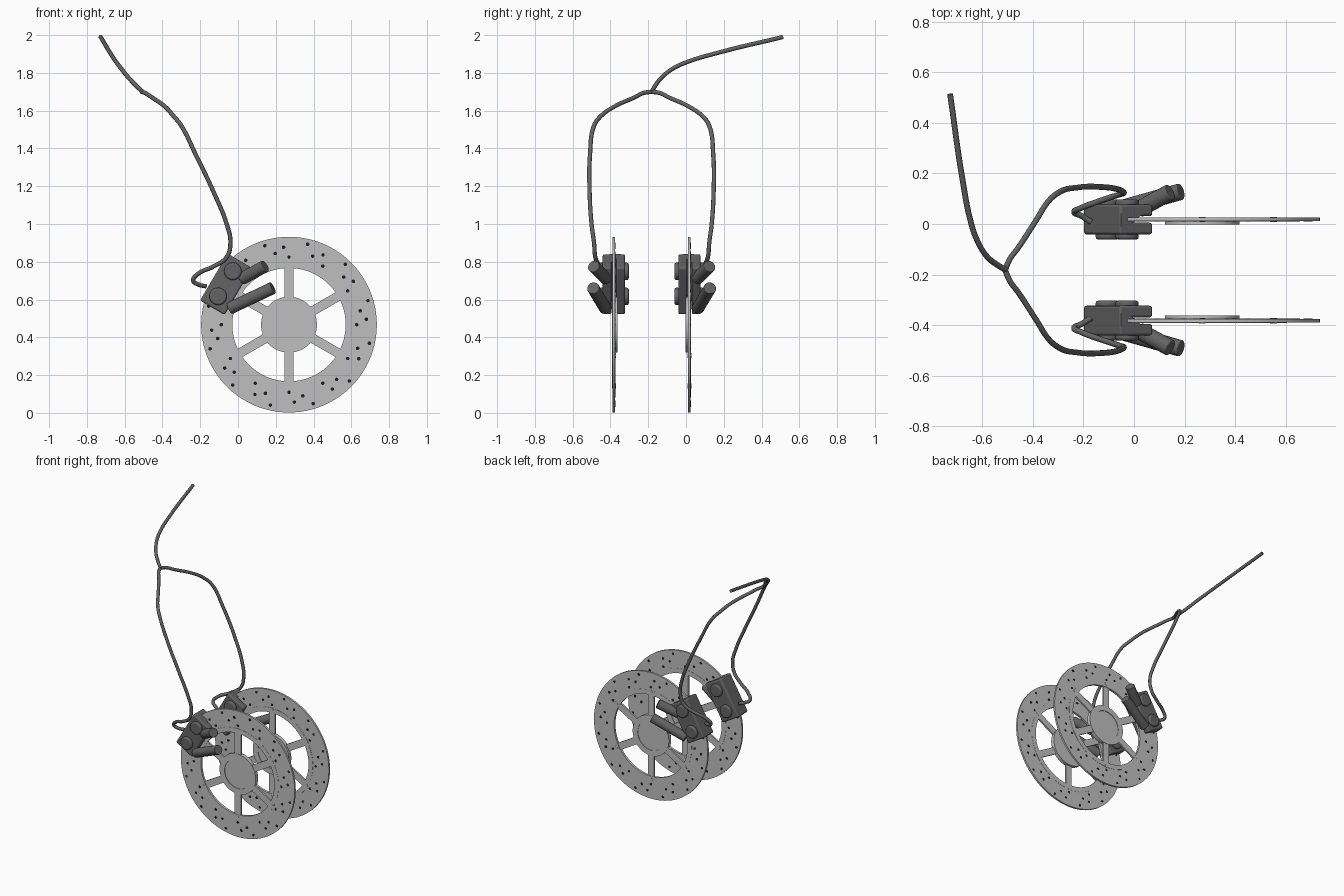
import bpy, bmesh, math
from mathutils import Vector, Matrix

if "Cube" in bpy.data.objects:
    bpy.data.objects.remove(bpy.data.objects["Cube"])

YM = -0.182                      # mirror plane between the two brakes
CX, CZ, DD = 0.27, 0.467, 0.20   # disc centre and its offset from the mirror plane
TAU = math.tau


def mat(name, v):
    m = bpy.data.materials.new(name)
    m.diffuse_color = (v, v, v, 1)
    m.use_nodes = True
    m.node_tree.nodes["Principled BSDF"].inputs["Base Color"].default_value = m.diffuse_color
    return m


STEEL = mat("light_steel", 0.52)
DARK = mat("dark_grey", 0.125)
BLACK = mat("hole_black", 0.012)


def finish(bm, name, m, bevel=0.0):
    bmesh.ops.recalc_face_normals(bm, faces=bm.faces)
    me = bpy.data.meshes.new(name)
    bm.to_mesh(me)
    bm.free()
    ob = bpy.data.objects.new(name, me)
    bpy.context.collection.objects.link(ob)
    me.materials.append(m)
    if bevel:
        b = ob.modifiers.new("bevel", 'BEVEL')
        b.width, b.segments, b.limit_method = bevel, 3, 'ANGLE'
    bpy.context.view_layer.objects.active = ob
    ob.select_set(True)
    bpy.ops.object.shade_smooth_by_angle(angle=math.radians(35))
    ob.select_set(False)
    return ob


def ring(bm, r0, r1, d0, d1, s, n=96):
    """Washer around the disc axis."""
    rows = []
    for k in range(n):
        c, q = math.cos(TAU * k / n), math.sin(TAU * k / n)
        rows.append([bm.verts.new((CX + r * c, YM + s * d, CZ + r * q))
                     for r, d in ((r0, d0), (r1, d0), (r1, d1), (r0, d1))])
    for k in range(n):
        a, b = rows[k], rows[(k + 1) % n]
        for j in range(4):
            i = (j + 1) % 4
            bm.faces.new((a[j], a[i], b[i], b[j]))


def rod(bm, p, q, r, n=24):
    """Closed cylinder from p to q."""
    p, q = Vector(p), Vector(q)
    rot = (q - p).to_track_quat('Z', 'Y').to_matrix().to_4x4()
    bmesh.ops.create_cone(bm, cap_ends=True, segments=n, radius1=r, radius2=r,
                          depth=(q - p).length,
                          matrix=Matrix.Translation((p + q) / 2) @ rot)


def polar(r, ang, d, s):
    return (CX + r * math.cos(ang), YM + s * d, CZ + r * math.sin(ang))


def hose(name, pts, r=0.0115):
    cu = bpy.data.curves.new(name, 'CURVE')
    cu.dimensions = '3D'
    cu.bevel_depth, cu.bevel_resolution, cu.resolution_u = r, 3, 8
    cu.use_fill_caps = True
    sp = cu.splines.new('BEZIER')
    sp.bezier_points.add(len(pts) - 1)
    for b, p in zip(sp.bezier_points, pts):
        b.co = p
        b.handle_left_type = b.handle_right_type = 'AUTO'
    ob = bpy.data.objects.new(name, cu)
    bpy.context.collection.objects.link(ob)
    cu.materials.append(DARK)
    bpy.context.view_layer.objects.active = ob
    ob.select_set(True)
    bpy.ops.object.convert(target='MESH')
    bpy.ops.object.shade_smooth()
    ob.select_set(False)


# caliper axes: radial (outwards from disc) and tangential, in the xz plane
ANG = math.radians(149.5)
U = Vector((math.cos(ANG), 0, math.sin(ANG)))
T = Vector((math.sin(ANG), 0, -math.cos(ANG)))
CC = Vector((-0.063, 0, 0.681))


def cal(u, t, d, s):
    return CC + U * u + T * t + Vector((0, YM + s * d, 0))


HOSE = [(-0.17, .19, .67), (-0.21, .215, .68), (-0.237, .228, .70), (-0.21, .245, .737),
        (-0.13, .275, .775), (-0.06, .298, .825), (-0.04, .305, .90), (-0.06, .318, 1.0),
        (-0.125, .328, 1.16), (-0.225, .326, 1.37), (-0.30, .305, 1.52),
        (-0.34, .27, 1.57), (-0.385, .20, 1.62), (-0.46, .085, 1.673),
        (-0.49, .045, 1.693), (-0.51, 0, 1.70)]

for s, side in ((-1, "front"), (1, "back")):
    # friction ring
    bm = bmesh.new()
    ring(bm, 0.302, 0.465, DD - .007, DD + .007, s, 128)
    finish(bm, side + "_disc_ring", STEEL)

    # carrier: inner rim, six spokes, hub with recessed centre
    bm = bmesh.new()
    ring(bm, 0.300, 0.335, DD - .0085, DD + .0085, s)
    ring(bm, 0.107, 0.148, DD - .02, DD + .008, s)
    rod(bm, (CX, YM + s * (DD - .016), CZ), (CX, YM + s * (DD + .004), CZ), 0.109, 64)
    for k in range(6):
        a = TAU * k / 6 + TAU / 12
        rot = Matrix.Rotation(-a, 4, 'Y')
        bmesh.ops.create_cube(bm, size=1, matrix=Matrix.Translation((CX, YM + s * DD, CZ)) @ rot
                              @ Matrix.Translation((0.222, 0, 0))
                              @ Matrix.Diagonal((0.17, 0.012, 0.05, 1)))
        rod(bm, polar(.325, a, DD - .0105, s), polar(.325, a, DD + .0105, s), .013, 16)
    finish(bm, side + "_disc_carrier", STEEL)

    # drilled holes as dark plugs, in slanted rows of four
    bm = bmesh.new()
    for k in range(12):
        for j, (r, da) in enumerate(((.358, 0), (.384, 11), (.411, 4), (.437, 17))):
            a = TAU * k / 12 + math.radians(da)
            rod(bm, polar(r, a, DD - .008, s), polar(r, a, DD + .008, s), .0095, 10)
    finish(bm, side + "_disc_holes", BLACK)

    # caliper body: U profile straddling the disc, extruded along the tangent
    bm = bmesh.new()
    prof = [(-.0755, -.059), (.0755, -.059), (.0755, .059), (-.0755, .059),
            (-.0755, .013), (.062, .013), (.062, -.013), (-.0755, -.013)]
    f = bm.faces.new([bm.verts.new(cal(u, -.144, DD + d, s)) for u, d in prof])
    ext = bmesh.ops.extrude_face_region(bm, geom=[f])
    bmesh.ops.translate(bm, vec=T * .288,
                        verts=[v for v in ext["geom"] if isinstance(v, bmesh.types.BMVert)])
    finish(bm, side + "_caliper_body", DARK, .01)

    # piston caps on both faces
    bm = bmesh.new()
    for t in (-.077, .077):
        rod(bm, cal(0.004, t, DD - .079, s), cal(0.004, t, DD - .05, s), .046, 32)
        rod(bm, cal(0.004, t, DD + .05, s), cal(0.004, t, DD + .079, s), .046, 32)
    finish(bm, side + "_piston_caps", DARK, .01)

    # mounting pegs
    bm = bmesh.new()
    for p, q in (((-.045, .245, .553), (.185, .31, .662)), ((.02, .24, .71), (.143, .308, .777))):
        rod(bm, (p[0], YM + s * p[1], p[2]), (q[0], YM + s * q[1], q[2]), .033)
    finish(bm, side + "_mounting_pegs", DARK, .004)

    # brake hose
    hose(side + "_brake_hose", [(x, YM + s * d, z) for x, d, z in HOSE])

# main hose from the junction
hose("main_hose", [(-.505, YM, 1.70), (-.535, -.165, 1.728), (-.58, -.13, 1.775),
                   (-.62, -.065, 1.825), (-.645, .007, 1.858), (-.678, .175, 1.908),
                   (-.727, .513, 1.99)])
